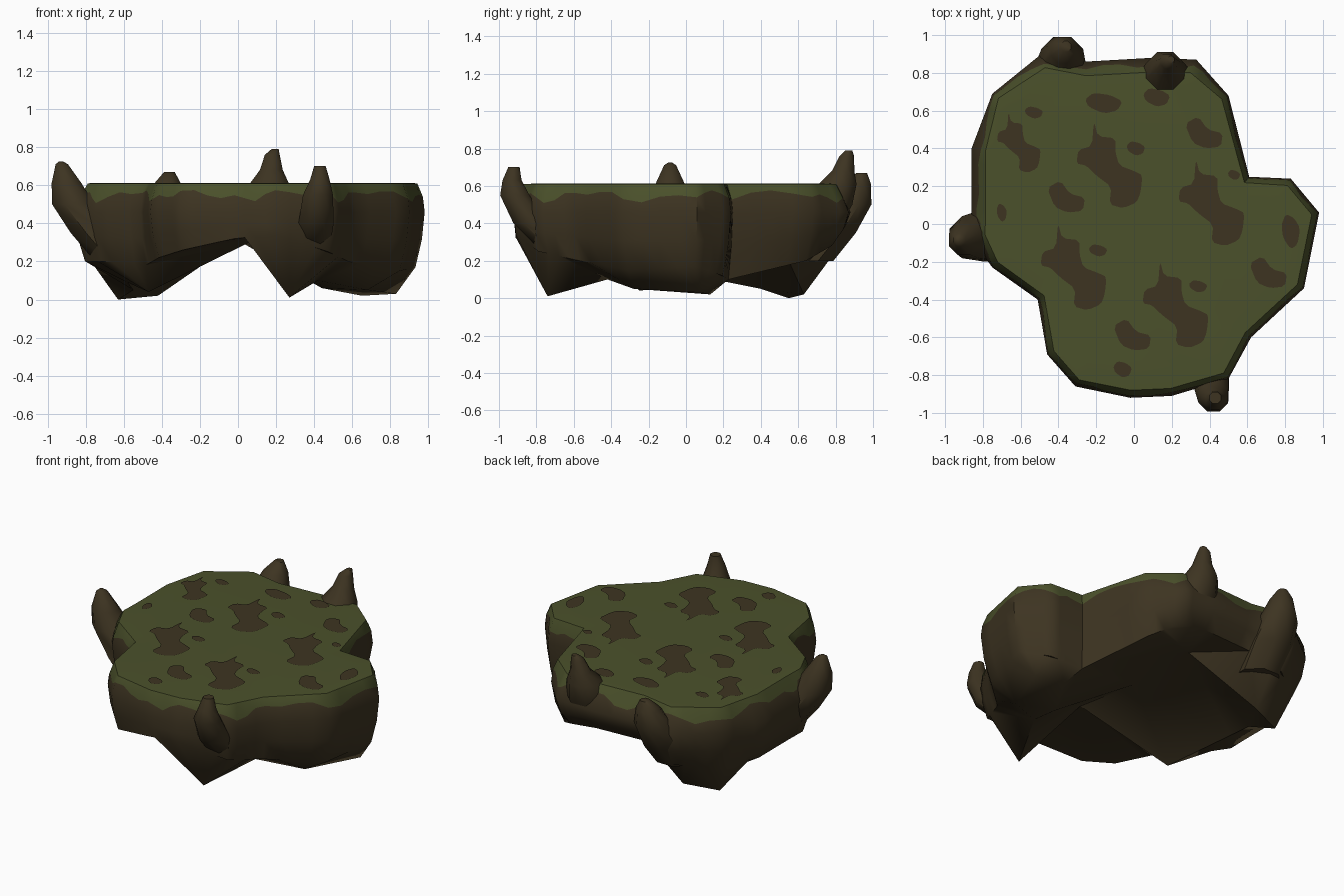
import bpy, bmesh, math
from mathutils import Vector
from mathutils.geometry import delaunay_2d_cdt

if "Cube" in bpy.data.objects:
    bpy.data.objects.remove(bpy.data.objects["Cube"])


def material(name, rgb):
    m = bpy.data.materials.new(name)
    m.diffuse_color = (*rgb, 1)
    m.use_nodes = True
    m.node_tree.nodes["Principled BSDF"].inputs["Base Color"].default_value = m.diffuse_color
    return m


BROWN = material("earth brown", (0.047, 0.034, 0.0155))
GREEN = material("moss green", (0.070, 0.082, 0.024))


def finish(bm, name, mats, angle=50, fix=True):
    if fix:
        bmesh.ops.recalc_face_normals(bm, faces=bm.faces)
    me = bpy.data.meshes.new(name)
    bm.to_mesh(me)
    bm.free()
    ob = bpy.data.objects.new(name, me)
    bpy.context.collection.objects.link(ob)
    for m in mats:
        me.materials.append(m)
    bpy.ops.object.select_all(action='DESELECT')
    ob.select_set(True)
    bpy.context.view_layer.objects.active = ob
    bpy.ops.object.shade_smooth_by_angle(angle=math.radians(angle))
    return ob


# Rock outline seen from above: x, y, height of lower edge, inset of lower edge
OUTLINE = [
    (.98, .06, .17, .05), (.90, -.34, .15, .06), (.62, -.60, .20, .05), (.50, -.82, .25, .04),
    (.20, -.91, .34, .00), (-.02, -.92, .32, .01), (-.31, -.86, .26, .04), (-.46, -.69, .22, .05),
    (-.51, -.40, .18, .03), (-.75, -.23, .20, .05), (-.86, -.08, .20, .06), (-.86, .08, .20, .06),
    (-.86, .40, .20, .06), (-.75, .69, .20, .08), (-.49, .90, .22, .10), (-.25, .86, .30, .10),
    (.10, .88, .30, .10), (.33, .87, .28, .10), (.50, .68, .20, .08), (.61, .25, .10, .03),
    (.83, .24, .12, .05)][::-1]
# Low and high spots of the underside
UNDERSIDE = [
    (.27, -.74, .01), (.42, -.42, .10), (.08, -.40, .31), (0, 0, .31), (0, .5, .31),
    (.65, .13, .02), (.83, .08, .03), (.68, -.28, .05), (.44, -.20, .06),
    (-.63, .55, 0), (-.42, .63, .02), (-.55, .40, .05), (-.58, .20, .09), (-.47, -.25, .04)]
N = len(OUTLINE)
SUB = 4          # extra points per outline edge, for the wavy moss border
P = [Vector(o[:2]) for o in OUTLINE]


def inset(i, d):
    a = (P[i] - P[i - 1]).normalized()
    b = (P[(i + 1) % N] - P[i]).normalized()
    n = Vector((-a.y - b.y, a.x + b.x)).normalized()   # inward for counter-clockwise order
    return P[i] + n * d


def levels(i):
    """Profile stations at one outline corner, from the flat top to the lower edge."""
    x, y, zl, ins = OUTLINE[i]
    back = x < -.8 or y > .69
    st = [(.13, .613), (.075 if back else .04, .61), (.045 if back else .012, .56),
          (0, .46), (ins * .3, .46 + (zl - .46) * .5), (ins, zl)]
    return [Vector((*inset(i, d), z)) for d, z in st]


# Rock body: rings from the flat top down the sides, then a lumpy underside
bm = bmesh.new()
rings = [[] for _ in range(6)]
for i in range(N):
    A, B = levels(i), levels((i + 1) % N)
    for s in range(SUB):
        pts = [a.lerp(b, s / SUB) for a, b in zip(A, B)]
        # slide the moss border up or down the slope
        w = i * SUB + s
        k = .24 * math.sin(w * .75) + .2 * math.sin(w * 1.73 + 1) + .1
        pts[2] = pts[2].lerp(pts[3] if k > 0 else pts[1], abs(k))
        for ring, p in zip(rings, pts):
            ring.append(bm.verts.new(p))
M = N * SUB
bm.faces.new(rings[0]).material_index = 1
for k in range(5):
    for i in range(M):
        j = (i + 1) % M
        f = bm.faces.new((rings[k][i], rings[k + 1][i], rings[k + 1][j], rings[k][j]))
        f.material_index = 1 if k < 2 else 0
low = rings[5] + [bm.verts.new(p) for p in UNDERSIDE]
res = delaunay_2d_cdt([v.co.to_2d() for v in low], [], [list(range(M))], 1, 1e-5)
for t in res[2]:
    vs = [low[res[3][i][0]] for i in t if res[3][i]]
    if len(set(vs)) == 3:
        bm.faces.new(vs)
finish(bm, "rock_body", [BROWN, GREEN])


# Horns: tapered spikes through x, y, z, radius stations, rooted inside the body
def horn(name, stations):
    bm = bmesh.new()
    prev = None
    for x, y, z, r in stations:
        ring = [bm.verts.new((x + r * math.cos(math.tau * (k + .5) / 8),
                              y + r * math.sin(math.tau * (k + .5) / 8), z)) for k in range(8)]
        if prev:
            for k in range(8):
                bm.faces.new((prev[k], prev[k - 1], ring[k - 1], ring[k]))
        else:
            bm.faces.new(ring)
        prev = ring
    bm.faces.new(prev)
    finish(bm, name, [BROWN])


horn("left_horn", [(-.62, -.06, .21, .15), (-.74, -.06, .35, .15), (-.865, -.07, .50, .12),
                   (-.90, -.085, .61, .085), (-.925, -.085, .71, .035), (-.93, -.085, .725, .012)])
horn("front_horn", [(.39, -.70, .27, .10), (.41, -.83, .40, .10), (.42, -.915, .55, .085),
                    (.43, -.93, .63, .055), (.43, -.92, .70, .033)])
horn("back_left_horn", [(-.40, .65, .20, .15), (-.39, .77, .35, .15), (-.38, .88, .50, .12),
                        (-.37, .92, .61, .075), (-.36, .94, .67, .03)])
horn("back_right_horn", [(.17, .68, .36, .14), (.17, .76, .50, .14), (.165, .81, .61, .11),
                         (.175, .84, .68, .065), (.18, .86, .76, .042), (.195, .87, .79, .02)])

# Bare earth patches: three stamps repeated over the moss
BIG = [(-.08, .23), (-.06, .15), (.03, .14), (.03, .07), (.05, 0), (.13, -.03), (.17, -.05),
       (.16, -.14), (.14, -.19), (.07, -.22), (0, -.20), (.01, -.11), (-.07, -.05),
       (-.12, 0), (-.17, .01), (-.16, .08), (-.09, .10)]
MEDIUM = [(-.09, .05), (-.02, .09), (.03, .02), (.11, 0), (.10, -.07), (.02, -.08), (-.05, -.05)]
OVAL = [(-.55, .2), (-.3, .55), (.2, .42), (.55, .1), (.4, -.4), (0, -.55), (-.45, -.2)]
STAMPS = [(BIG, x, y, 1.03, 1.03) for x, y in [(-.13, .31), (.41, .11), (-.32, -.23), (.22, -.43)]]
STAMPS += [(BIG, -.61, .43, .68, .72)]
STAMPS += [(MEDIUM, x, y, 1, 1) for x, y in [(-.37, .14), (-.02, -.59), (.36, .48), (.70, -.26)]]
STAMPS += [(OVAL, *o) for o in [
    (-.16, .64, .18, .10), (.12, .67, .13, .09), (-.53, .59, .09, .06), (.01, .40, .09, .07),
    (.53, .26, .06, .05), (-.19, -.14, .09, .06), (.34, -.33, .09, .06), (.83, -.04, .09, .17),
    (-.06, -.77, .09, .08), (-.70, .06, .05, .09)]]


def rounded(pts):
    """Cut every corner once to soften the outline."""
    out = []
    for a, b in zip(pts, pts[1:] + pts[:1]):
        a, b = Vector(a), Vector(b)
        out += [a.lerp(b, .2), a.lerp(b, .8)]
    return out


bm = bmesh.new()
for shape, cx, cy, sx, sy in STAMPS:
    f = bm.faces.new([bm.verts.new((cx + p.x * sx, cy + p.y * sy, .617)) for p in rounded(shape)])
    f.normal_update()
    if f.normal.z < 0:
        f.normal_flip()
finish(bm, "earth_patches", [BROWN], fix=False)
